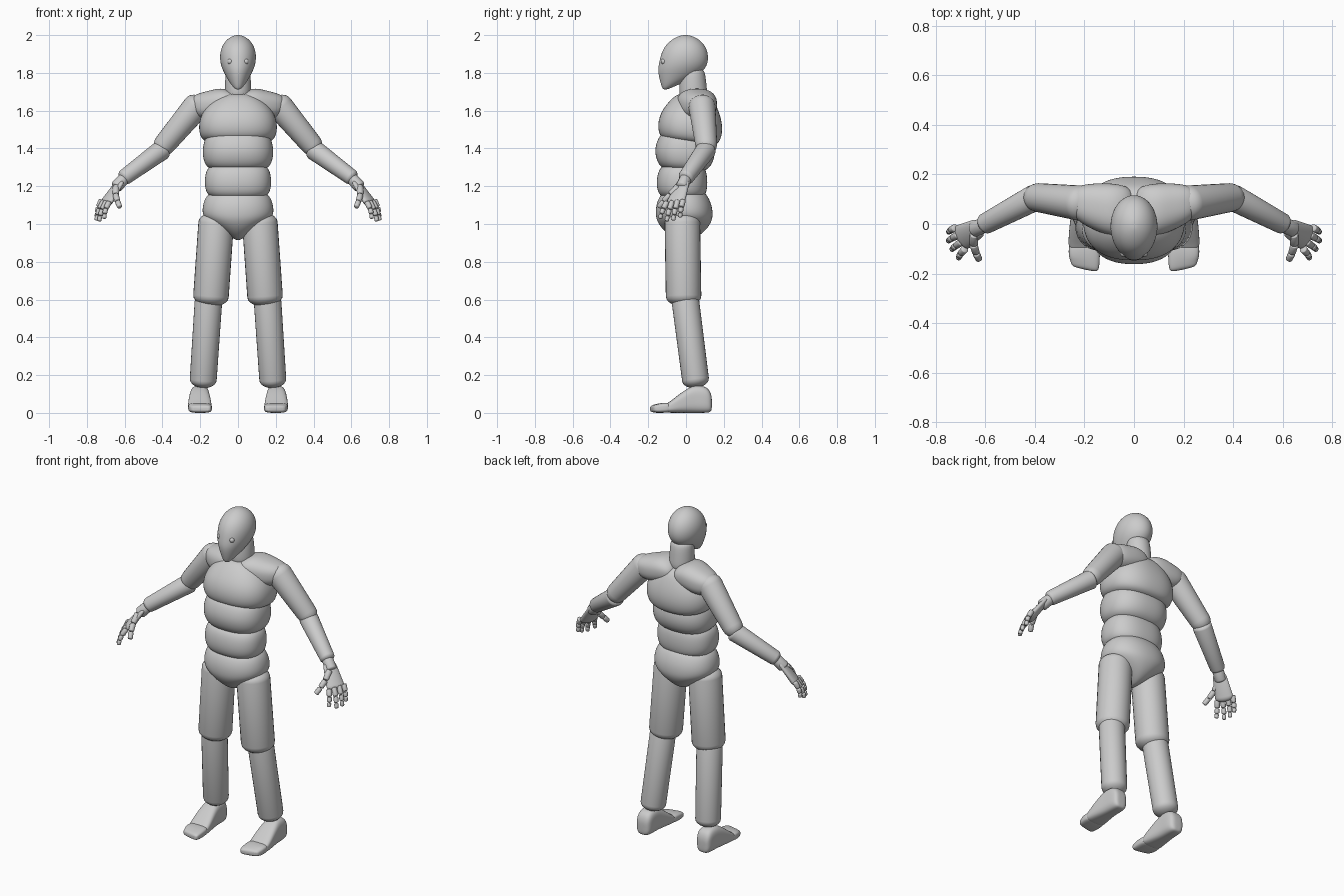
import bpy, bmesh, math
from mathutils import Vector

AXES = {'x': (1, 2, 0), 'y': (0, 2, 1), 'z': (0, 1, 2)}


def skin(name, rings, mirror=False, subsurf=0):
    """Skin closed rings of points into a smooth capped body."""
    bm = bmesh.new()
    vs = [[bm.verts.new(p) for p in ring] for ring in rings]
    n = len(vs[0])
    for a, b in zip(vs, vs[1:]):
        for i in range(n):
            bm.faces.new((a[i], a[(i + 1) % n], b[(i + 1) % n], b[i]))
    bm.faces.new(vs[0])
    bm.faces.new(vs[-1])
    bmesh.ops.recalc_face_normals(bm, faces=bm.faces)
    for f in bm.faces:
        f.smooth = True
    me = bpy.data.meshes.new(name)
    bm.to_mesh(me)
    bm.free()
    ob = bpy.data.objects.new(name, me)
    bpy.context.collection.objects.link(ob)
    if subsurf:
        ob.modifiers.new("smooth", 'SUBSURF').levels = subsurf
        ob.modifiers["smooth"].render_levels = subsurf
    if mirror:
        ob.modifiers.new("mirror", 'MIRROR').use_mirror_merge = False
    return ob


def loft(name, axis, sections, power=2.0, tilt=0.0, mirror=False, n=28):
    """Sections (t, a0, a1, b0, b1): superellipses filling a box across the axis."""
    ia, ib, it = AXES[axis]
    rings = []
    for t, a0, a1, b0, b1 in sections:
        ring = []
        for k in range(n):
            w = 2 * math.pi * (k + 0.5) / n
            c, s = math.cos(w), math.sin(w)
            p = Vector()
            p[ia] = (a0 + a1) / 2 + (a1 - a0) / 2 * math.copysign(abs(c) ** (2 / power), c)
            p[ib] = (b0 + b1) / 2 + (b1 - b0) / 2 * math.copysign(abs(s) ** (2 / power), s)
            p[it] = t
            p.z -= tilt * p.y
            ring.append(p)
        rings.append(ring)
    return skin(name, rings, mirror, 2)


def torso(name, sections, power=2.4, tilt=0.0):
    return loft(name, 'z', [(z, -r, r, yf, yb) for z, r, yf, yb in sections], power, tilt)


def limb(name, p0, p1, r0, r1, cap, side=(0, 1, 0), flat=1.0, n=28):
    """Tapered round-ended limb; flat squashes it across the side direction."""
    p0, p1 = Vector(p0), Vector(p1)
    d = p1 - p0
    length = d.length
    d.normalize()
    u = Vector(side)
    u = (u - d * u.dot(d)).normalized()
    v = d.cross(u)
    angles = [math.radians(a) for a in (8, 25, 42, 58, 74, 90)]
    st = [(cap * (1 - math.cos(math.pi / 2 - (math.pi / 2 - a))), math.sin(a)) for a in angles]
    st += [(length - t, f) for t, f in reversed(st)]
    rings = []
    for t, f in st:
        r = (r0 + (r1 - r0) * t / length) * f
        rings.append([p0 + d * t + u * r * math.cos(2 * math.pi * k / n)
                      + v * r * flat * math.sin(2 * math.pi * k / n) for k in range(n)])
    return skin(name, rings, True)


# Head, eyes and neck
torso("head", [(1.712, .008, -.118, -.10), (1.72, .022, -.126, -.08), (1.75, .045, -.136, -.01),
               (1.785, .066, -.145, .06), (1.82, .084, -.149, .102), (1.86, .096, -.142, .119),
               (1.91, .096, -.130, .117), (1.955, .079, -.103, .095), (1.985, .05, -.062, .058),
               (1.998, .02, -.028, .022), (2.0, .006, -.012, .006)], power=2.0)
for sx, side in ((-1, "right"), (1, "left")):
    bpy.ops.mesh.primitive_uv_sphere_add(segments=20, ring_count=12, radius=.015,
                                         location=(sx * .042, -.118, 1.86))
    bpy.context.object.name = side + "_eye"
    bpy.ops.object.shade_smooth()
torso("neck", [(1.64, .07, -.035, .12), (1.72, .07, -.037, .11), (1.79, .067, -.03, .104),
               (1.83, .06, -.02, .09)], power=2.0)

# Torso segments, top to bottom
torso("chest", [(1.69, .04, -.01, .09), (1.68, .10, -.05, .14), (1.64, .155, -.09, .165),
                (1.58, .198, -.132, .188), (1.52, .21, -.15, .195), (1.47, .203, -.147, .185),
                (1.44, .18, -.13, .165), (1.425, .12, -.09, .12), (1.42, .03, -.02, .03)], tilt=.12)
torso("ribs", [(1.49, .03, -.02, .03), (1.485, .14, -.11, .11), (1.46, .175, -.143, .14),
               (1.40, .189, -.165, .155), (1.35, .187, -.163, .15), (1.305, .172, -.145, .128),
               (1.28, .13, -.11, .09), (1.275, .03, -.02, .03)], tilt=.05)
torso("waist", [(1.325, .03, -.02, .03), (1.32, .13, -.11, .08), (1.29, .17, -.145, .107),
                (1.23, .178, -.158, .115), (1.18, .174, -.154, .112), (1.145, .155, -.135, .10),
                (1.13, .10, -.09, .06), (1.125, .03, -.02, .03)])
torso("pelvis", [(1.18, .03, -.02, .03), (1.175, .13, -.11, .09), (1.15, .17, -.14, .115),
                 (1.10, .188, -.16, .138), (1.05, .191, -.162, .143), (1.015, .165, -.155, .138),
                 (.97, .095, -.125, .11), (.93, .035, -.075, .06), (.914, .008, -.03, .01)], power=2.2)

# Shoulder yokes, meeting in a notch at the front
loft("shoulder_yoke", 'x', [(.0, .03, .08, 1.63, 1.66), (.004, -.03, .13, 1.60, 1.675),
                            (.03, -.05, .155, 1.58, 1.705), (.09, -.05, .165, 1.56, 1.722),
                            (.15, -.03, .165, 1.55, 1.707), (.21, .0, .16, 1.56, 1.692),
                            (.245, .03, .14, 1.59, 1.675), (.255, .07, .10, 1.62, 1.65)],
     power=2.4, mirror=True)

# Arms
limb("upper_arm", (.185, .08, 1.665), (.427, .112, 1.375), .074, .055, .06)
limb("forearm", (.385, .115, 1.405), (.618, -.008, 1.235), .055, .041, .025)

# Hands: flattened palm, four jointed fingers and a thumb
spread = Vector((.04, .085, .01))
limb("wrist", (.59, .005, 1.255), (.65, -.025, 1.19), .031, .033, .015)
limb("palm", (.617, -.01, 1.235), (.706, -.06, 1.10), .036, .056, .03, side=spread, flat=.42)


def digit(name, points, radius):
    for i, (a, b) in enumerate(zip(points, points[1:])):
        r = radius - .0017 * i
        limb(f"{name}_joint_{i + 1}", a, b, r, r * .92, .006, n=14)


tips = {"index": (.708, -.138, 1.028), "middle": (.735, -.103, 1.014),
        "ring": (.75, -.068, 1.018), "little": (.748, -.032, 1.034)}
for i, (name, tip) in enumerate(tips.items()):
    base = Vector((.682, -.1, 1.118)) + spread * (i / 3)
    tip = Vector(tip)
    bow = Vector((.006, -.002, .004))
    digit(name + "_finger", [base, base.lerp(tip, .45) + bow, base.lerp(tip, .75) + bow * .8, tip], .0155)
digit("thumb", [(.645, -.04, 1.2), (.648, -.083, 1.155), (.638, -.118, 1.12), (.625, -.145, 1.088)], .0185)

# Legs
limb("thigh", (.112, -.02, 1.06), (.147, -.012, .563), .094, .094, .055)
limb("shin", (.154, -.008, .63), (.187, .056, .132), .073, .071, .045)

# Feet with separate toe boxes
loft("foot", 'y', [(.137, .19, .22, .03, .07), (.134, .168, .238, .006, .10), (.115, .153, .25, 0, .138),
                   (.06, .152, .253, 0, .147), (.02, .15, .257, 0, .139), (-.04, .142, .264, 0, .096),
                   (-.085, .139, .265, 0, .06), (-.10, .143, .261, .003, .052), (-.104, .16, .245, .015, .04)],
     power=3.2, mirror=True)
toes = loft("toes", 'y', [(-.08, .16, .245, .01, .045), (-.085, .14, .265, .002, .055), (-.13, .137, .264, 0, .053),
                          (-.17, .14, .258, 0, .046), (-.188, .145, .253, .004, .04), (-.195, .16, .24, .012, .03)],
            power=3.6, mirror=True)
# Toes run longest on the inner side
for v in toes.data.vertices:
    if v.co.y < -.15:
        v.co.y += (v.co.x - .15) * .22
